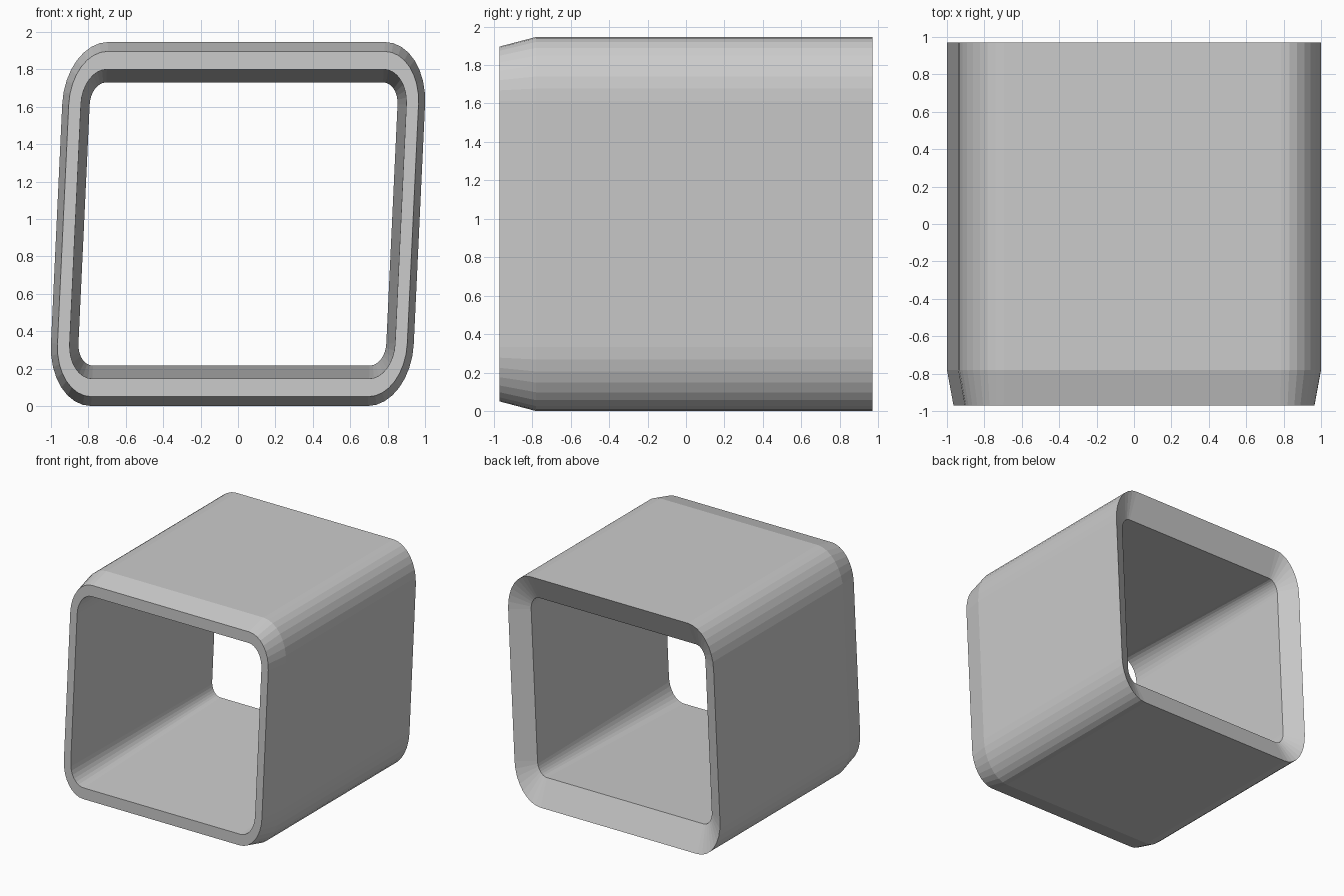
import bpy, bmesh, math

cube = bpy.data.objects.get("Cube")
if cube:
    bpy.data.objects.remove(cube, do_unlink=True)

MID_Z, SHEAR, SEGMENTS = 0.973, 0.047, 8
CORNER_X, CORNER_Z = 0.74, 0.64   # shared centres of the rounded corners


def make_material(name, rgb):
    mat = bpy.data.materials.new(name)
    mat.use_nodes = True
    color = (*rgb, 1.0)
    mat.diffuse_color = color
    mat.node_tree.nodes["Principled BSDF"].inputs["Base Color"].default_value = color
    return mat


def rounded_ring(bm, y, rx, rz):
    """Leaning rounded rectangle with elliptical corners."""
    verts = []
    for corner, (sx, sz) in enumerate([(1, 1), (-1, 1), (-1, -1), (1, -1)]):
        for i in range(SEGMENTS + 1):
            a = (corner + i / SEGMENTS) * math.pi / 2
            x = sx * CORNER_X + rx * math.cos(a)
            z = sz * CORNER_Z + rz * math.sin(a)
            verts.append(bm.verts.new((x + SHEAR * z, y, z + MID_Z)))
    return verts


# Rings: outer back, outer shoulder, front lip, inner front, inner back
SECTIONS = [
    (0.97, 0.23, 0.333),
    (-0.78, 0.23, 0.333),
    (-0.97, 0.195, 0.283),
    (-0.97, 0.13, 0.187),
    (0.87, 0.083, 0.117),
]

# Hollow sleeve, closed from the last ring back to the first by the rear funnel
bm = bmesh.new()
rings = [rounded_ring(bm, *s) for s in SECTIONS]
for k, ring in enumerate(rings):
    following = rings[(k + 1) % len(rings)]
    n = len(ring)
    for i in range(n):
        j = (i + 1) % n
        bm.faces.new((ring[i], ring[j], following[j], following[i]))
bmesh.ops.recalc_face_normals(bm, faces=bm.faces)

mesh = bpy.data.meshes.new("square_sleeve")
bm.to_mesh(mesh)
bm.free()
mesh.materials.append(make_material("light grey", (0.6, 0.6, 0.6)))
sleeve = bpy.data.objects.new("square_sleeve", mesh)
bpy.context.collection.objects.link(sleeve)
